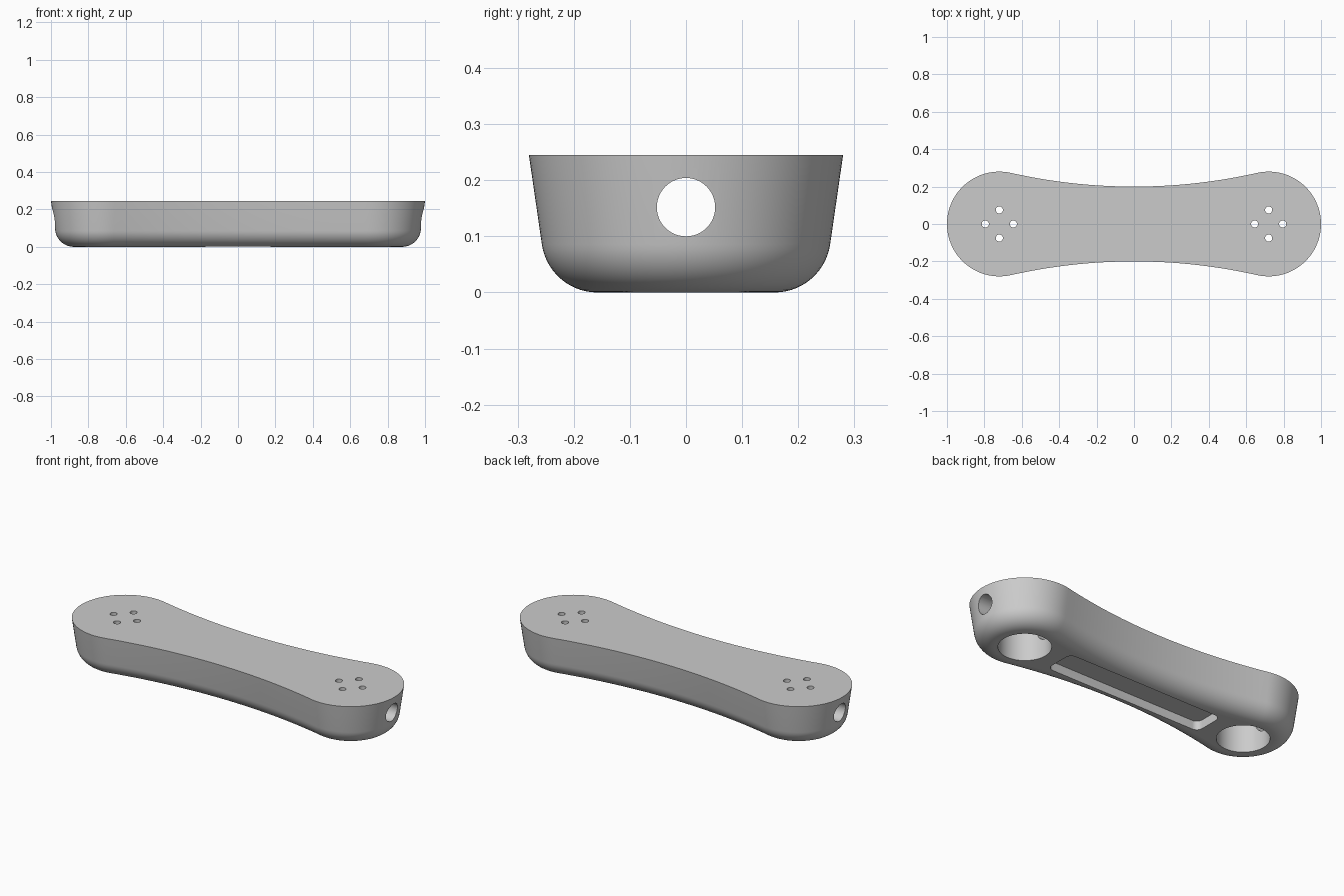
import bpy, bmesh
from math import sin, cos, pi, atan2, hypot, radians
from mathutils import Matrix, Vector

default = bpy.data.objects.get("Cube")
if default:
    bpy.data.objects.remove(default, do_unlink=True)

END_X, END_R, WAIST = 0.72, 0.28, 0.2
HEIGHT, FILLET, DRAFT = 0.245, 0.1, radians(8.25)
# radius of the concave side arc that is tangent to both round ends
ARC_R = (END_X**2 + WAIST**2 - END_R**2) / (2 * (END_R - WAIST))
ARC_Y = WAIST + ARC_R
TILT = atan2(END_X, ARC_Y)

grey = bpy.data.materials.new("light grey")
grey.use_nodes = True
colour = (0.6, 0.6, 0.6, 1)
grey.diffuse_color = colour
grey.node_tree.nodes["Principled BSDF"].inputs["Base Color"].default_value = colour


def outline(inset, end_steps=48, side_steps=32):
    """Dog-bone outline, moved inwards by the inset."""
    half = []
    r = END_R - inset
    sweep = pi / 2 + TILT
    for i in range(end_steps + 1):
        a = -sweep + 2 * sweep * i / end_steps
        half.append((END_X + r * cos(a), r * sin(a)))
    for i in range(1, side_steps):
        a = TILT - 2 * TILT * i / side_steps
        big = ARC_R + inset
        half.append((big * sin(a), ARC_Y - big * cos(a)))
    return half + [(-x, -y) for x, y in half]


def make_object(name, bm):
    bmesh.ops.recalc_face_normals(bm, faces=bm.faces[:])
    mesh = bpy.data.meshes.new(name)
    bm.to_mesh(mesh)
    bm.free()
    mesh.materials.append(grey)
    obj = bpy.data.objects.new(name, mesh)
    bpy.context.collection.objects.link(obj)
    return obj


def loft(name, rings):
    """Closed solid through rings of points."""
    bm = bmesh.new()
    loops = [[bm.verts.new(p) for p in ring] for ring in rings]
    n = len(loops[0])
    for a, b in zip(loops, loops[1:]):
        for i in range(n):
            j = (i + 1) % n
            bm.faces.new((a[i], a[j], b[j], b[i]))
    bm.faces.new(loops[0])
    bm.faces.new(loops[-1])
    return make_object(name, bm)


def cylinder(name, radius, start, end, segments=48):
    start, end = Vector(start), Vector(end)
    axis = end - start
    turn = Vector((0, 0, 1)).rotation_difference(axis).to_matrix().to_4x4()
    bm = bmesh.new()
    bmesh.ops.create_cone(bm, cap_ends=True, segments=segments, radius1=radius,
                          radius2=radius, depth=axis.length,
                          matrix=Matrix.Translation((start + end) / 2) @ turn)
    return make_object(name, bm)


# Body: drafted wall above a rounded bottom edge
wall_foot = FILLET * (1 - sin(DRAFT))
foot_inset = (HEIGHT - wall_foot) * sin(DRAFT) / cos(DRAFT)
profile = [(0, HEIGHT)]
for i in range(15):
    a = DRAFT + (pi / 2 - DRAFT) * i / 14
    profile.append((foot_inset + FILLET * (cos(DRAFT) - cos(a)), FILLET * (1 - sin(a))))
body = loft("body", [[(x, y, z) for x, y in outline(d)] for d, z in profile])

# Cutters: lengthwise bore, underside pockets, screw holes, shallow recess
cutters = [cylinder("bore_cutter", 0.052, (-1.2, 0, 0.152), (1.2, 0, 0.152))]
for side in (-1, 1):
    cx = side * END_X
    cutters.append(cylinder("pocket_cutter", 0.136, (cx, 0, -0.1), (cx, 0, 0.214), 64))
    for k in range(4):
        x = cx + 0.075 * cos(k * pi / 2)
        y = 0.075 * sin(k * pi / 2)
        cutters.append(cylinder("screw_hole_cutter", 0.019, (x, y, 0.18), (x, y, 0.3), 24))

rounded = []
for k, (sx, sy) in enumerate(((1, 1), (-1, 1), (-1, -1), (1, -1))):
    for i in range(9):
        a = (k + i / 8) * pi / 2
        rounded.append((sx * 0.46 + 0.035 * cos(a), sy * 0.055 + 0.035 * sin(a)))
cutters.append(loft("recess_cutter", [[(x, y, z) for x, y in rounded] for z in (-0.05, 0.05)]))

bpy.ops.object.select_all(action='DESELECT')
bpy.context.view_layer.objects.active = body
body.select_set(True)
for cutter in cutters:
    cutter.hide_render = True
    cut = body.modifiers.new(cutter.name, 'BOOLEAN')
    cut.operation = 'DIFFERENCE'
    cut.solver = 'EXACT'
    cut.object = cutter
    bpy.ops.object.modifier_apply(modifier=cut.name)
for cutter in cutters:
    bpy.data.objects.remove(cutter, do_unlink=True)

# Smooth curved walls, flat horizontal faces
bpy.ops.object.shade_smooth_by_angle(angle=radians(30))
for face in body.data.polygons:
    if abs(face.normal.z) > 0.999:
        face.use_smooth = False
